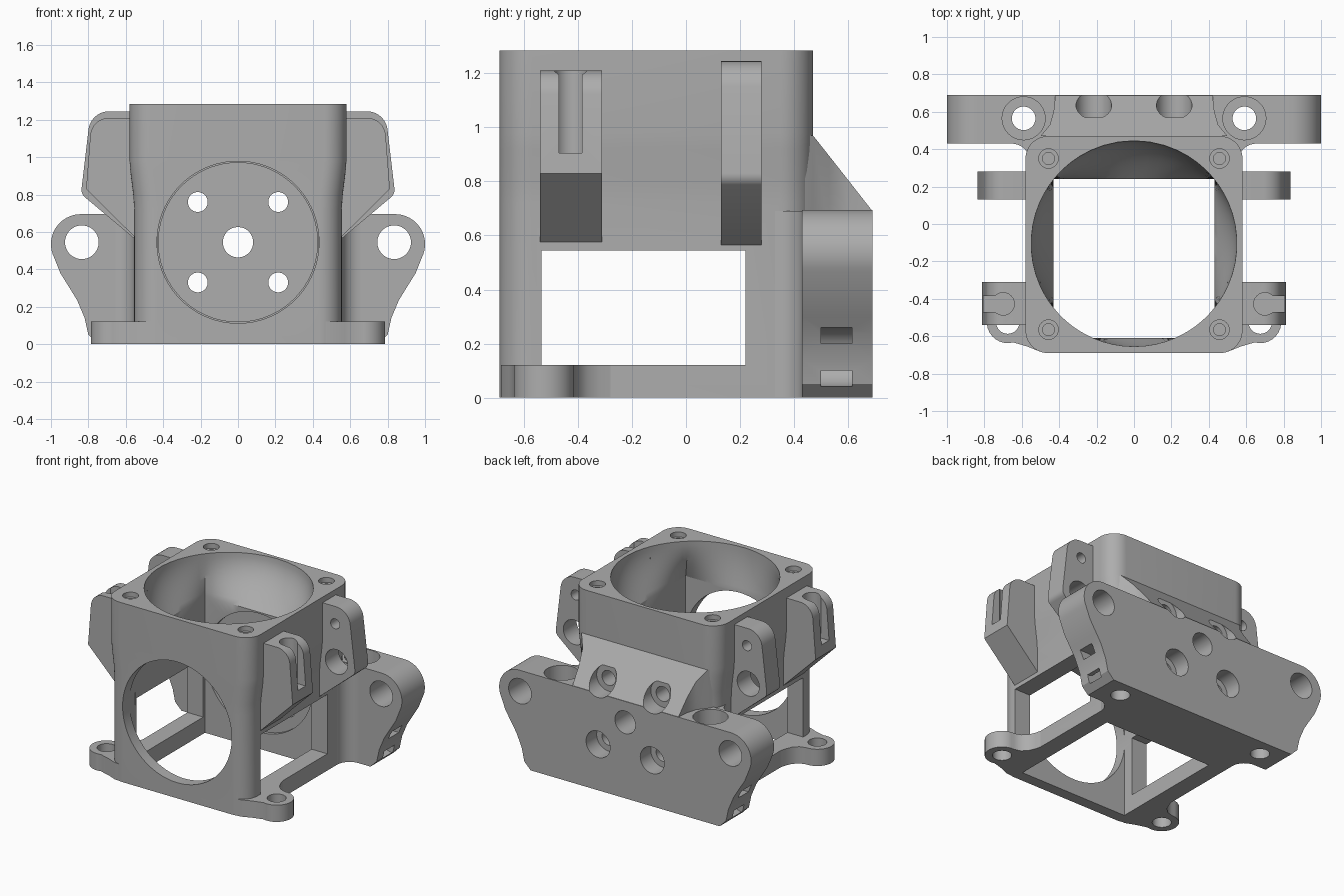
import bpy, bmesh
from math import sin, cos, pi, radians, hypot
from mathutils import Vector

if "Cube" in bpy.data.objects:
    bpy.data.objects.remove(bpy.data.objects["Cube"])

grey = bpy.data.materials.new("matte_grey")
grey.use_nodes = True
grey.diffuse_color = (0.42, 0.42, 0.42, 1)
grey.node_tree.nodes["Principled BSDF"].inputs["Base Color"].default_value = grey.diffuse_color


def loft(name, rings):
    """Closed solid through rings of equal point count."""
    bm = bmesh.new()
    loops = [[bm.verts.new(p) for p in ring] for ring in rings]
    n = len(loops[0])
    for a, b in zip(loops, loops[1:]):
        for i in range(n):
            j = (i + 1) % n
            bm.faces.new((a[i], a[j], b[j], b[i]))
    bm.faces.new(loops[0])
    bm.faces.new(loops[-1])
    bmesh.ops.recalc_face_normals(bm, faces=bm.faces)
    me = bpy.data.meshes.new(name)
    bm.to_mesh(me)
    bm.free()
    me.materials.append(grey)
    ob = bpy.data.objects.new(name, me)
    bpy.context.collection.objects.link(ob)
    return ob


def prism(name, pts, axis, lo, hi):
    """Extrude a 2D outline: (x,z) along y or (x,y) along z."""
    place = {"y": lambda p, d: (p[0], d, p[1]), "z": lambda p, d: (p[0], p[1], d)}[axis]
    return loft(name, [[place(p, d) for p in pts] for d in (lo, hi)])


def box(name, x0, x1, y0, y1, z0, z1):
    return prism(name, [(x0, y0), (x1, y0), (x1, y1), (x0, y1)], "z", z0, z1)


def arc(cx, cy, r, a0, a1, n=16):
    return [(cx + r * cos(radians(a0 + (a1 - a0) * i / n)),
             cy + r * sin(radians(a0 + (a1 - a0) * i / n))) for i in range(n + 1)]


def rod(u, v, r, axis, lo, hi, n=48):
    return prism("cutter", arc(u, v, r, 0, 360, n)[:-1], axis, lo, hi)


def flip(pts, s):
    return [(x * s, y) for x, y in pts]


def finish(ob, cutters):
    """Cut away every cutter, then smooth with sharp edges."""
    for c in cutters:
        m = ob.modifiers.new("cut", "BOOLEAN")
        m.operation, m.solver, m.object = "DIFFERENCE", "EXACT", c
    me = bpy.data.meshes.new_from_object(
        ob.evaluated_get(bpy.context.evaluated_depsgraph_get()))
    ob.modifiers.clear()
    ob.data = me
    me.shade_smooth()
    me.set_sharp_from_angle(angle=radians(30))


def rounded_rect(hx, y0, y1, r, z):
    pts = (arc(hx - r, y1 - r, r, 0, 90, 10) + arc(r - hx, y1 - r, r, 90, 180, 10)
           + arc(r - hx, y0 + r, r, 180, 270, 10) + arc(hx - r, y0 + r, r, 270, 360, 10))
    return [(x, y, z) for x, y in pts]


HOLE_Z = 0.545
SIDES = (1, -1)

# Main housing, slightly narrower toward the bottom
body = loft("housing", [rounded_rect(hx, -0.69, 0.47, 0.12, z) for hx, z in
                        ((0.555, 0), (0.555, 0.72), (0.56, 0.8), (0.575, 0.92),
                         (0.58, 0.98), (0.58, 1.285))])

# Round inlet blending into the square duct
X0, Y0, Y1, CY = 0.43, -0.61, 0.24, -0.105
corners = [(X0, Y1), (-X0, Y1), (-X0, Y0), (X0, Y0)]
square = []
for k in range(4):
    a, b = Vector(corners[k]), Vector(corners[(k + 1) % 4])
    square += [a.lerp(b, i / 16) for i in range(16)]


def inlet_ring(z, t):
    ring = []
    for p in square:
        dx, dy = p.x, p.y - CY
        d = hypot(dx, dy)
        c = Vector((0.55 * dx / d, CY + 0.55 * dy / d))
        q = c.lerp(p, t)
        ring.append((q.x, q.y, z))
    return ring


inlet = loft("cutter", [inlet_ring(1.3, 0)] + [
    inlet_ring(1.285 - 0.305 * i / 10, 1 - cos(i / 10 * pi / 2)) for i in range(11)])

# Openings of the housing
body_cuts = [
    inlet,
    box("cutter", -X0, X0, Y0, Y1, -0.1, 0.985),
    box("cutter", -0.9, 0.9, -0.535, 0.22, 0.12, HOLE_Z),
    rod(0, HOLE_Z, 0.433, "y", -0.8, -0.55, 96),
    rod(0, HOLE_Z, 0.425, "y", 0.1, 0.265, 96),
]
for s in SIDES:
    for y in (0.35, -0.565):
        body_cuts += [rod(0.457 * s, y, 0.052, "z", 1.25, 1.4),
                      rod(0.457 * s, y, 0.032, "z", 1.0, 1.4)]

# Mounting holes through the back wall, counterbored from behind
back_cuts = [rod(0, HOLE_Z, 0.081, "y", 0.15, 0.8)]
for s in SIDES:
    for z in (0.33, 0.76):
        back_cuts += [rod(0.215 * s, z, 0.053, "y", 0.15, 0.8),
                      rod(0.215 * s, z, 0.095, "y", 0.57, 0.8)]
finish(body, body_cuts + back_cuts)

# Sloped buttress from the housing down to the rear bar
buttress = loft("rear_buttress", [
    [(-0.52, 0.44, z0), (-0.5, 0.47, z0), (-0.45, 0.53, z1), (-0.43, 0.6, z2), (-0.42, 0.69, z3),
     (0.42, 0.69, z3), (0.43, 0.6, z2), (0.45, 0.53, z1), (0.5, 0.47, z0), (0.52, 0.44, z0)]
    for z0, z1, z2, z3 in ((0.6, 0.6, 0.6, 0.6), (0.97, 0.894, 0.805, 0.69))])
finish(buttress, back_cuts)

# Rear bar with rounded ends
half = (arc(0.84, 0.535, 0.16, 90, -25, 20)
        + [(0.95, 0.38), (0.9, 0.3), (0.86, 0.235), (0.82, 0.14), (0.8, 0.05), (0.75, 0)])
bar = prism("rear_bar", half + flip(half[::-1], -1), "y", 0.43, 0.69)
bar_cuts = list(back_cuts)
for s in SIDES:
    # end holes, upright bolt holes and curved strap channels
    strap = (arc(0.8, 0.15, 0.11, 90, 270) + [(1, 0.04), (1, 0.1)]
             + arc(0.8, 0.15, 0.05, 270, 90) + [(1, 0.2), (1, 0.26)])
    bar_cuts += [rod(0.835 * s, HOLE_Z, 0.09, "y", 0.3, 0.8),
                 rod(0.59 * s, 0.565, 0.063, "z", -0.1, 0.9),
                 rod(0.59 * s, 0.565, 0.115, "z", 0.3, 0.9),
                 prism("cutter", flip(strap, s), "y", 0.5, 0.615)]
finish(bar, bar_cuts)

for s, side in zip(SIDES, ("left", "right")):
    # Fillet between housing and bar
    pts = [(0.5, 0.3), (0.55, 0.32)] + arc(0.655, 0.33, 0.1, 180, 90, 8) + [(0.66, 0.44), (0.5, 0.44)]
    finish(prism(side + "_bar_fillet", flip(pts, s), "z", 0, 0.69), [])

    # Front foot with bolt hole
    pts = ([(0.44, -0.62), (0.4, -0.69), (0.5, -0.683), (0.57, -0.655)]
           + arc(0.675, -0.525, 0.112, -105, 95)
           + [(0.62, -0.4), (0.585, -0.365), (0.565, -0.32), (0.55, -0.26), (0.44, -0.26)])
    finish(prism(side + "_foot", flip(pts, s), "z", 0, 0.12),
           [rod(0.675 * s, -0.525, 0.062, "z", -0.1, 0.3)])

    # Front lug with a keyhole groove
    pts = ([(0.5, 0.575), (0.5, 1.21)] + arc(0.69, 1.11, 0.1, 90, 8, 10)
           + [(0.812, 0.83), (0.555, 0.575)])
    lo, hi = sorted((0.7 * s, 0.95 * s))
    finish(prism(side + "_front_lug", flip(pts, s), "y", -0.54, -0.31),
           [rod(0.7 * s, -0.427, 0.06, "z", 0.905, 1.4),
            box("cutter", lo, hi, -0.47, -0.385, 0.905, 1.4)])

    # Rear lug with hinge holes
    pts = ([(0.5, 0.565), (0.5, 1.245)] + arc(0.69, 1.135, 0.11, 90, 8, 10)
           + arc(0.785, 0.825, 0.052, 5, -45, 6) + [(0.555, 0.565)])
    finish(prism(side + "_rear_lug", flip(pts, s), "y", 0.13, 0.28),
           [rod(0.68 * s, 1.12, 0.036, "y", 0, 0.4),
            rod(0.69 * s, 0.85, 0.088, "y", 0, 0.4)])

# Remove the cutting helpers
for ob in [o for o in bpy.data.objects if o.name.startswith("cutter")]:
    bpy.data.objects.remove(ob)
